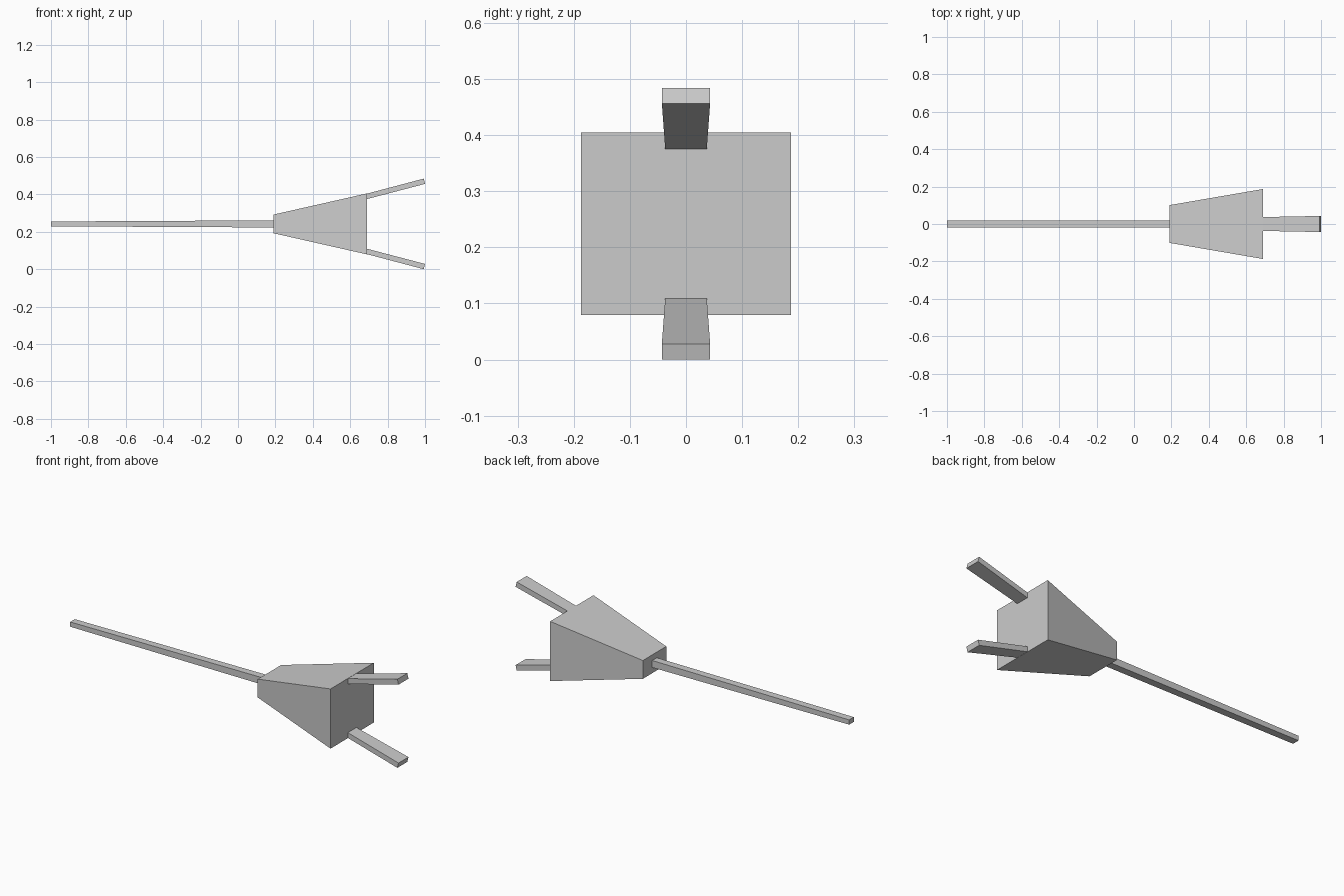
import bpy
import bmesh

cube = bpy.data.objects.get("Cube")
if cube:
    bpy.data.objects.remove(cube, do_unlink=True)

MID_Z = 0.242

grey = bpy.data.materials.new("light grey")
grey.use_nodes = True
grey.diffuse_color = (0.6, 0.6, 0.6, 1)
grey.node_tree.nodes["Principled BSDF"].inputs["Base Color"].default_value = (0.6, 0.6, 0.6, 1)


def tapered_bar(name, start, end):
    """Loft between two end rectangles: (x at bottom, x at top, half width, bottom z, top z)."""
    bm = bmesh.new()
    rings = []
    for x_low, x_high, half, low, high in (start, end):
        corners = ((x_low, -half, low), (x_low, half, low),
                   (x_high, half, high), (x_high, -half, high))
        rings.append([bm.verts.new(c) for c in corners])
    a, b = rings
    bm.faces.new(a)
    bm.faces.new(b)
    for i in range(4):
        j = (i + 1) % 4
        bm.faces.new((a[i], a[j], b[j], b[i]))
    bmesh.ops.recalc_face_normals(bm, faces=bm.faces)
    mesh = bpy.data.meshes.new(name)
    bm.to_mesh(mesh)
    bm.free()
    mesh.materials.append(grey)
    obj = bpy.data.objects.new(name, mesh)
    bpy.context.collection.objects.link(obj)
    return obj


# Flared block
tapered_bar("body", (0.19, 0.19, 0.101, MID_Z - 0.05, MID_Z + 0.05),
            (0.69, 0.69, 0.187, MID_Z - 0.163, MID_Z + 0.163))

# Long thin rod
tapered_bar("rod", (-1, -1, 0.02, MID_Z - 0.013, MID_Z + 0.013),
            (0.19, 0.19, 0.02, MID_Z - 0.019, MID_Z + 0.019))

# Splayed prongs, the lower one mirrored from the upper
upper = tapered_bar("upper_prong", (0.69, 0.69, 0.037, 0.375, 0.404),
                    (1.0, 0.993, 0.043, 0.456, 0.484))
lower = upper.copy()
lower.data = upper.data.copy()
lower.name = lower.data.name = "lower_prong"
bpy.context.collection.objects.link(lower)
for v in lower.data.vertices:
    v.co.z = 2 * MID_Z - v.co.z
lower.data.flip_normals()
